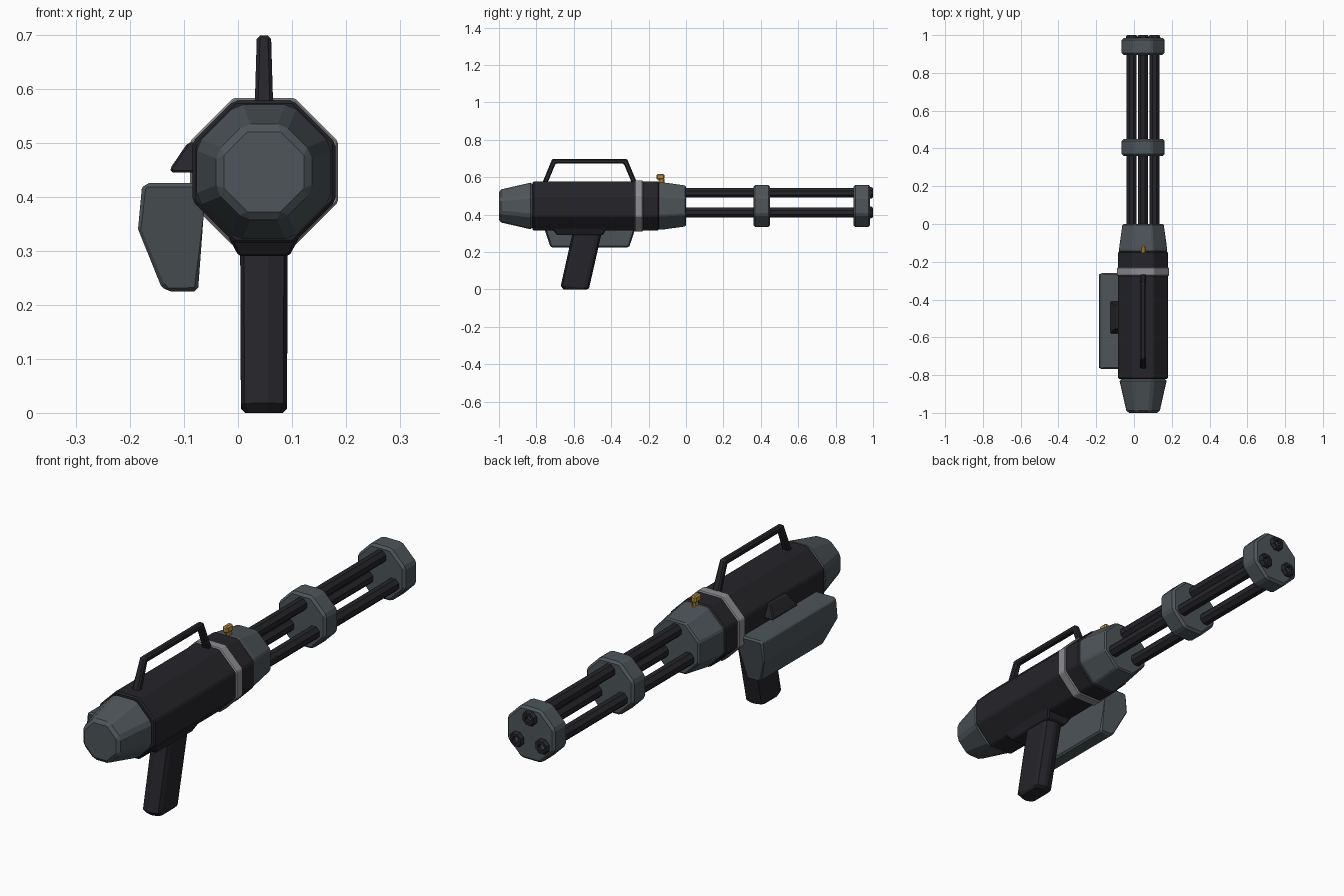
import bpy, bmesh
from math import pi, cos, sin

cube = bpy.data.objects.get("Cube")
if cube:
    bpy.data.objects.remove(cube, do_unlink=True)

CX, CZ = 0.048, 0.446      # main axis of the weapon


def material(name, rgb):
    m = bpy.data.materials.new(name)
    m.use_nodes = True
    m.diffuse_color = (*rgb, 1)
    m.node_tree.nodes["Principled BSDF"].inputs["Base Color"].default_value = (*rgb, 1)
    return m


dark = material("dark_gunmetal", (0.018, 0.018, 0.023))
grey = material("blue_grey", (0.075, 0.09, 0.1))
silver = material("light_silver", (0.27, 0.27, 0.29))
gold = material("brass", (0.5, 0.28, 0.05))


def loft(name, rings, mat, bevel=0.0):
    """Skin a list of equal rings of points, capping both ends."""
    bm = bmesh.new()
    vr = [[bm.verts.new(p) for p in r] for r in rings]
    n = len(rings[0])
    for a, b in zip(vr, vr[1:]):
        for i in range(n):
            j = (i + 1) % n
            bm.faces.new((a[i], a[j], b[j], b[i]))
    bm.faces.new(vr[0][::-1])
    bm.faces.new(vr[-1])
    bmesh.ops.recalc_face_normals(bm, faces=bm.faces)
    mesh = bpy.data.meshes.new(name)
    bm.to_mesh(mesh)
    bm.free()
    mesh.materials.append(mat)
    ob = bpy.data.objects.new(name, mesh)
    bpy.context.collection.objects.link(ob)
    if bevel:
        mod = ob.modifiers.new("Bevel", "BEVEL")
        mod.width = bevel
        mod.segments = 1
        mod.limit_method = "ANGLE"
        mod.angle_limit = 0.5
    return ob


def octagon(name, profile, mat, bevel=0.006, x=CX, z=CZ):
    """Eight-sided turned part along y; profile is (y, half width across flats)."""
    rings = []
    for y, r in profile:
        r /= cos(pi / 8)
        angles = [(k + 0.5) * pi / 4 for k in range(8)]
        rings.append([(x + r * cos(a), y, z + r * sin(a)) for a in angles])
    return loft(name, rings, mat, bevel)


# Main housing
octagon("rear_cap", [(-1, 0.086), (-0.82, 0.127)], grey, 0.012)
octagon("body", [(-0.82, 0.132), (-0.26, 0.132)], dark)
octagon("body_band", [(-0.275, 0.137), (-0.23, 0.137)], silver, 0.004)
octagon("neck", [(-0.24, 0.132), (-0.145, 0.132)], dark)
octagon("barrel_shroud", [(-0.15, 0.127), (-0.13, 0.127), (0, 0.109)], grey)

# Barrel collars
for name, y in (("middle_collar", 0.36), ("muzzle_collar", 0.895)):
    octagon(name, [(y, 0.113), (y + 0.09, 0.113)], grey, 0.01)

# Three barrels with hollow muzzles
for k in range(3):
    a = pi / 2 + k * 2 * pi / 3
    bx, bz = CX + 0.07 * cos(a), CZ + 0.07 * sin(a)
    octagon(f"barrel_{k + 1}", [(-0.02, 0.026), (0.97, 0.026)], dark, 0, bx, bz)
    octagon(f"muzzle_{k + 1}", [(0.97, 0.031), (0.99, 0.031), (1, 0.025),
                                (1, 0.014), (0.985, 0.012)], dark, 0, bx, bz)

# Carry handle, slimmer towards the top
outline = [(-0.768, 0.57), (-0.715, 0.698), (-0.315, 0.698), (-0.262, 0.57),
           (-0.29, 0.57), (-0.333, 0.673), (-0.697, 0.673), (-0.74, 0.57)]
loft("carry_handle",
     [[(CX + s * (0.017 - 0.03 * (z - 0.57)), y, z) for y, z in outline]
      for s in (-1, 1)], dark, 0.006)

# Raked pistol grip and its mount
quarter = [(0.008, 0.078), (0.037, 0.068), (0.044, 0.05)]
front = [(x, -y) for x, y in quarter]
back = [(x, y) for x, y in quarter[::-1]]
half = front + back
section = half + [(-x, y) for x, y in half[::-1]]
loft("grip",
     [[(CX + x * s, yc + y * s, z + y * tilt) for x, y in section]
      for z, yc, s, tilt in ((0.0, -0.592, 0.8, 0), (0.012, -0.594, 0.97, -0.08),
                             (0.31, -0.527, 1, 0))], dark)
loft("grip_mount",
     [[(CX + sx * hw, y, z) for sx, y in ((-1, y0), (1, y0), (1, y1), (-1, y1))]
      for z, hw, y0, y1 in ((0.29, 0.047, -0.69, -0.445), (0.33, 0.068, -0.72, -0.42))],
     dark, 0.005)

# Side ammunition box, ends sloping in towards the bottom
box = [(-0.172, 0.425), (-0.06, 0.425), (-0.064, 0.36), (-0.074, 0.225),
       (-0.132, 0.225), (-0.143, 0.236), (-0.185, 0.34), (-0.178, 0.415)]
loft("ammo_box",
     [[(x, -0.514 + s * (0.254 - 0.5 * max(0, 0.315 - z)), z) for x, z in box]
      for s in (-1, 1)], grey, 0.007)

# Latch above the box
latch = [(-0.125, 0.445), (-0.125, 0.453), (-0.093, 0.5), (-0.06, 0.5), (-0.06, 0.445)]
loft("box_latch",
     [[(x, -0.495 + s * (0.086 - 0.5 * (z - 0.445)), z) for x, z in latch]
      for s in (-1, 1)], dark, 0.004)

# Brass front sight: stem and rounded head
for name, z0, z1, y0, y1, hw in (("sight_stem", 0.56, 0.595, -0.146, -0.116, 0.008),
                                 ("sight_head", 0.587, 0.617, -0.158, -0.115, 0.012)):
    loft(name, [[(CX + sx * hw, y, z) for sx, y in ((-1, y0), (1, y0), (1, y1), (-1, y1))]
                for z in (z0, z1)], gold, 0.006)
